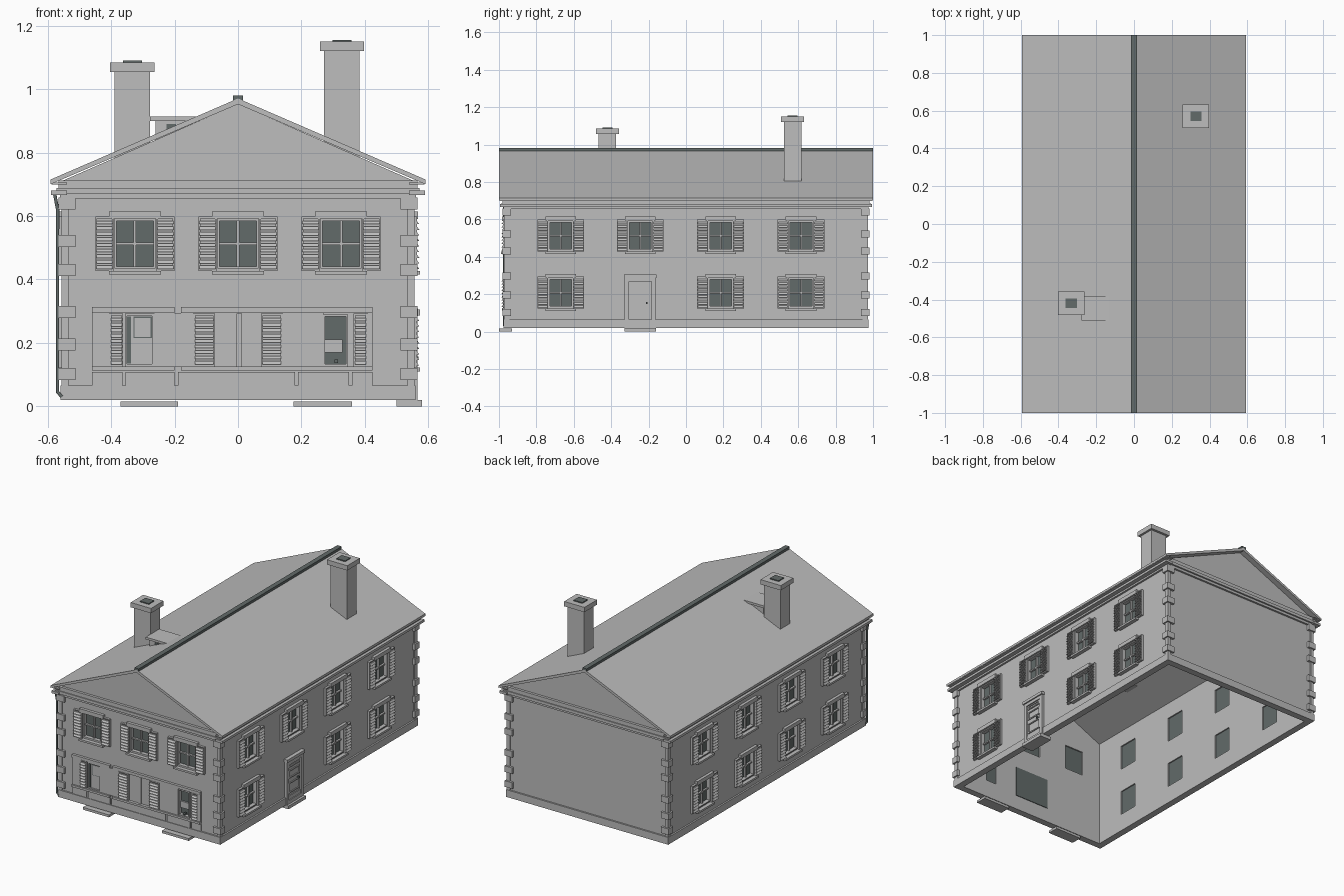
import bpy, bmesh
from mathutils import Vector

if "Cube" in bpy.data.objects:
    bpy.data.objects.remove(bpy.data.objects["Cube"])


def material(name, rgb):
    m = bpy.data.materials.new(name)
    m.use_nodes = True
    m.diffuse_color = (*rgb, 1)
    m.node_tree.nodes["Principled BSDF"].inputs["Base Color"].default_value = (*rgb, 1)
    return m


STONE = material("pale grey stone", (0.51, 0.51, 0.51))
SLATE = material("dark slate", (0.123, 0.147, 0.144))
WX, WY = 0.55, 0.965          # half sizes of the walls
parts = {}


def part(name):
    return parts.setdefault(name, bmesh.new())


def hexa(bm, pts):
    """Six-sided solid from bottom ring and top ring."""
    v = [bm.verts.new(p) for p in pts]
    for f in ((3, 2, 1, 0), (4, 5, 6, 7), (0, 1, 5, 4), (1, 2, 6, 5), (2, 3, 7, 6), (3, 0, 4, 7)):
        bm.faces.new([v[i] for i in f])


def box(name, x, y, z):
    ring = ((0, 0), (1, 0), (1, 1), (0, 1))
    hexa(part(name), [(x[i], y[j], h) for h in z for i, j in ring])


def on_wall(side, u, o, z):
    """Wall coordinates (along, outward, up) to model coordinates."""
    return {"front": (u, -WY - o, z), "right": (WX + o, u, z), "left": (-WX - o, u, z)}[side]


def plate(name, side, u, o, z, tilt=0):
    ring = ((0, 0), (1, 0), (1, 1), (0, 1))
    pts = [on_wall(side, u[i], o[j] - (tilt if k else 0), z[k]) for k in (0, 1) for i, j in ring]
    hexa(part(name), pts)


def prism(name, profile, y):
    """Extrude an x-z outline along y."""
    bm = part(name)
    a, b = ([bm.verts.new((px, h, pz)) for px, pz in profile] for h in y)
    bm.faces.new(a)
    bm.faces.new(b[::-1])
    for i in range(len(a)):
        j = (i + 1) % len(a)
        bm.faces.new((a[i], b[i], b[j], a[j]))


def finish(name, mat):
    bm = parts.pop(name)
    bmesh.ops.recalc_face_normals(bm, faces=bm.faces)
    me = bpy.data.meshes.new(name)
    bm.to_mesh(me)
    bm.free()
    me.materials.append(mat)
    ob = bpy.data.objects.new(name, me)
    bpy.context.collection.objects.link(ob)
    return ob


def frame(name, side, u, z, w, o):
    """Rectangular border with bars of width w."""
    plate(name, side, (u[0], u[0] + w), o, z)
    plate(name, side, (u[1] - w, u[1]), o, z)
    plate(name, side, (u[0] + w, u[1] - w), o, (z[0], z[0] + w))
    plate(name, side, (u[0] + w, u[1] - w), o, (z[1] - w, z[1]))


def shutter(side, u, z, slats=9):
    plate("shutters", side, u, (0, 0.007), z)
    frame("shutters", side, u, z, 0.006, (0.007, 0.014))
    step = (z[1] - z[0] - 0.012) / slats
    for i in range(slats):
        b = z[0] + 0.006 + i * step
        plate("shutters", side, (u[0] + 0.004, u[1] - 0.004), (0.006, 0.022), (b, b + step * 0.6), 0.008)


def opening(side, u, z):
    plate("opening_cutter", side, u, (-0.06, 0.04), z)
    plate("window_glass", side, u, (-0.024, -0.018), z)


def window(side, c, z0):
    z = (z0, z0 + 0.155)
    u = (c - 0.064, c + 0.064)
    zm = sum(z) / 2
    opening(side, u, z)
    frame("window_frames", side, u, z, 0.006, (-0.018, 0.006))
    plate("window_frames", side, (c - 0.004, c + 0.004), (-0.018, -0.006), z)
    plate("window_frames", side, u, (-0.018, -0.006), (zm - 0.004, zm + 0.004))
    plate("lintels_and_sills", side, (c - 0.082, c + 0.082), (0, 0.018), (z[1], z[1] + 0.024))
    plate("lintels_and_sills", side, (c - 0.082, c + 0.082), (0, 0.024), (z0 - 0.02, z0 - 0.008))
    for s in (-1, 1):
        shutter(side, sorted((c + s * 0.067, c + s * 0.125)), (z0 - 0.008, z[1] + 0.008))


# Windows
for c in (-0.325, 0, 0.325):
    window("front", c, 0.435)
for side in ("left", "right"):
    for c in (-0.67, -0.245, 0.185, 0.615):
        window(side, c, 0.435)
        if side == "left" or c != -0.245:
            window(side, c, 0.13)

# Shopfront: three bays with posts, sill, panels and head
for a, b in ((-0.46, -0.2), (-0.18, 0.18), (0.18, 0.425)):
    plate("shopfront", "front", (a, b), (0, 0.016), (0.295, 0.313))
    plate("shopfront", "front", (a, b), (0, 0.02), (0.113, 0.126))
for a, b in ((-0.46, -0.405), (-0.265, -0.195), (-0.195, -0.14), (0.14, 0.18), (0.18, 0.27), (0.408, 0.425)):
    plate("shopfront", "front", (a, b), (0, 0.01), (0.126, 0.295))
for a, b in ((-0.46, -0.365), (-0.355, -0.2), (-0.19, 0.18), (0.19, 0.35), (0.36, 0.425)):
    plate("shopfront", "front", (a, b), (0, 0.008), (0.066, 0.108))
for a, b in ((-0.405, -0.362), (0.365, 0.408), (-0.14, -0.073), (0.073, 0.14)):
    shutter("front", (a, b), (0.126, 0.292))
plate("shopfront", "front", (-0.073, 0.073), (-0.012, 0.002), (0.126, 0.292))
plate("shopfront", "front", (-0.005, 0.012), (0, 0.008), (0.126, 0.292))
plate("window_glass", "front", (-0.12, 0.12), (-0.036, -0.03), (0.11, 0.3))
opening("front", (0.27, 0.345), (0.13, 0.287))
frame("window_frames", "front", (0.268, 0.347), (0.126, 0.29), 0.007, (-0.018, 0.008))
plate("window_frames", "front", (0.275, 0.33), (-0.018, -0.008), (0.17, 0.21))
plate("door_knobs", "front", (0.305, 0.316), (-0.01, 0.012), (0.137, 0.148))
frame("window_frames", "front", (-0.357, -0.265), (0.126, 0.292), 0.007, (0, 0.01))
plate("window_glass", "front", (-0.35, -0.338), (0, 0.003), (0.135, 0.283))
plate("window_glass", "front", (-0.33, -0.272), (0, 0.003), (0.215, 0.283))
plate("window_frames", "front", (-0.326, -0.276), (0, 0.005), (0.219, 0.279))

# Side door
plate("side_door", "right", (-0.31, -0.18), (0, 0.006), (0.066, 0.285))
frame("side_door", "right", (-0.328, -0.163), (0.02, 0.29), 0.022, (0, 0.016))
plate("side_door", "right", (-0.332, -0.158), (0, 0.024), (0.287, 0.305))
for z in ((0.08, 0.145), (0.172, 0.222), (0.24, 0.265)):
    frame("side_door", "right", (-0.298, -0.192), z, 0.007, (0.006, 0.012))
plate("door_knobs", "right", (-0.215, -0.205), (0.006, 0.02), (0.147, 0.157))

# Doorsteps
box("doorsteps", (-0.37, -0.19), (-1.0, -0.93), (0, 0.015))
box("doorsteps", (0.175, 0.36), (-1.0, -0.93), (0, 0.015))
box("doorsteps", (0.5, 0.58), (-0.33, -0.16), (0, 0.02))

# Corner stones and strips
for sx in (-1, 1):
    for sy in (-1, 1):
        def corner(x, y, z):
            box("corner_stones", sorted((sx * x[0], sx * x[1])), sorted((sy * y[0], sy * y[1])), z)
        corner((0.535, 0.557), (0.945, 0.972), (0.06, 0.665))
        for z in (0.102, 0.195, 0.297, 0.43, 0.522, 0.64):
            corner((0.513, 0.566), (0.935, 0.98), (z - 0.019, z + 0.019))


# Rings running round the building
def band(name, out, z, depth=0.03):
    x, y = WX + out, WY + out
    for s in (-1, 1):
        box(name, sorted((s * (WX - depth), s * x)), (-y, y), z)
        box(name, (-WX + depth, WX - depth), sorted((s * (WY - depth), s * y)), z)


band("plinth", 0.01, (0.02, 0.065))
band("cornice", 0.012, (0.655, 0.67))
band("cornice", 0.022, (0.67, 0.688))
band("cornice", 0.016, (0.688, 0.712))
for s in (-1, 1):
    box("eaves_gutters", sorted((s * 0.54, s * 0.59)), (-0.995, 0.995), (0.666, 0.681))
    box("eaves_gutters", sorted((s * 0.54, s * 0.588)), (-0.995, 0.995), (0.699, 0.706))

# Roof and ridge
prism("roof", ((-0.592, 0.715), (0, 0.971), (0.592, 0.715), (0.592, 0.7), (0, 0.953), (-0.592, 0.7)), (-1, 1))
box("ridge_cap", (-0.015, 0.015), (-1, 1), (0.964, 0.98))

# Chimneys
for x, y, top in ((-0.333, -0.42, 1.055), (0.328, 0.57, 1.12)):
    def stack(name, hx, hy, z):
        box(name, (x - hx, x + hx), (y - hy, y + hy), z)
    stack("chimneys", 0.056, 0.047, (0.77, top))
    stack("chimneys", 0.07, 0.062, (top, top + 0.03))
    stack("chimney_flues", 0.03, 0.026, (top + 0.03, top + 0.036))

# Flat-topped dormer beside the lower chimney
box("dormer", (-0.26, -0.12), (-0.5, -0.39), (0.84, 0.9))
box("dormer", (-0.278, -0.12), (-0.512, -0.38), (0.9, 0.914))
box("dormer_glass", (-0.225, -0.195), (-0.503, -0.499), (0.873, 0.891))

# Hollow shell with gables, cut by the openings
prism("walls", ((-WX, 0.02), (WX, 0.02), (WX, 0.713), (0, 0.954), (-WX, 0.713)), (-WY, WY))
prism("room_cutter", ((-0.518, -0.1), (0.518, -0.1), (0.518, 0.69), (0, 0.925), (-0.518, 0.69)), (-0.933, 0.933))
walls = finish("walls", STONE)
cutters = [finish(n, STONE) for n in ("room_cutter", "opening_cutter")]
for c in cutters:
    c.hide_render = True
    mod = walls.modifiers.new("cut", 'BOOLEAN')
    mod.operation, mod.solver, mod.object = 'DIFFERENCE', 'EXACT', c
bpy.context.view_layer.update()
cut = bpy.data.meshes.new_from_object(walls.evaluated_get(bpy.context.evaluated_depsgraph_get()))
walls.modifiers.clear()
walls.data = cut
for c in cutters:
    bpy.data.objects.remove(c)

# Downpipe
curve = bpy.data.curves.new("downpipe", 'CURVE')
curve.dimensions, curve.bevel_depth, curve.bevel_resolution = '3D', 0.006, 1
curve.use_fill_caps = True
path = ((-0.578, 0.668), (-0.569, 0.62), (-0.569, 0.045), (-0.556, 0.03))
spline = curve.splines.new('POLY')
spline.points.add(len(path) - 1)
for p, (x, z) in zip(spline.points, path):
    p.co = (x, -0.972, z, 1)
curve.materials.append(SLATE)
bpy.context.collection.objects.link(bpy.data.objects.new("downpipe", curve))

for name in list(parts):
    dark = name in ("window_glass", "ridge_cap", "chimney_flues", "dormer_glass", "door_knobs")
    finish(name, SLATE if dark else STONE)
